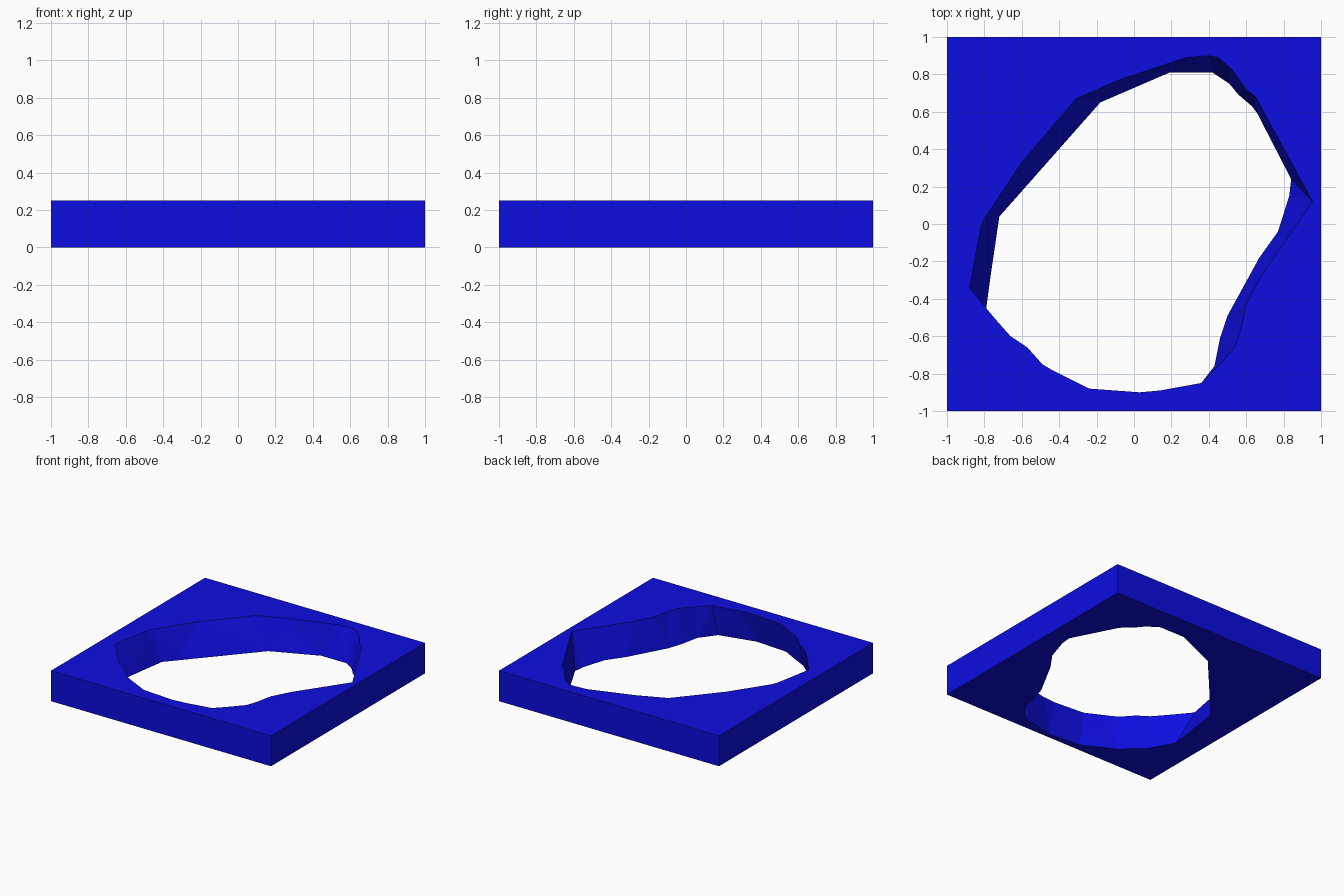
import bpy
import bmesh
from mathutils import Vector

THICKNESS = 0.25

# Outlines of the opening, both counter-clockwise from the pointed right end
upper_outline = [
    (.955, .12), (.65, .68), (.6, .72), (.52, .83), (.45, .89), (.4, .9),
    (.28, .89), (-.08, .77), (-.31, .67), (-.6, .33), (-.8, .03), (-.82, -.02),
    (-.88, -.34), (-.79, -.45), (-.74, -.51), (-.66, -.6), (-.57, -.66),
    (-.49, -.75), (-.44, -.78), (-.24, -.88), (.03, -.9), (.14, -.89),
    (.36, -.85), (.44, -.77), (.54, -.66), (.57, -.57), (.6, -.43), (.68, -.28),
]
lower_outline = [
    (.84, .24), (.66, .59), (.63, .63), (.56, .69), (.51, .75), (.42, .81),
    (.19, .81), (-.18, .65), (-.64, .13), (-.72, .04), (-.77, -.3), (-.79, -.45),
    (-.74, -.54), (-.68, -.65), (-.5, -.81), (-.25, -.94), (.03, -.96),
    (.33, -.89), (.43, -.76), (.46, -.61), (.5, -.49), (.67, -.18), (.77, -.04),
    (.83, .15),
]
square = [(1, 1), (-1, 1), (-1, -1), (1, -1)]


def make_ring(bm, points, height):
    """Closed loop of vertices and edges at one height."""
    verts = [bm.verts.new((x, y, height)) for x, y in points]
    edges = [bm.edges.new((a, b)) for a, b in zip(verts, verts[1:] + verts[:1])]
    return verts, edges


def stitch(bm, first, second):
    """Join two rings of unequal count with triangles, taking the shorter diagonal."""
    i = j = 0
    while i < len(first) or j < len(second):
        a, b = first[i % len(first)], second[j % len(second)]
        next_a = first[(i + 1) % len(first)]
        next_b = second[(j + 1) % len(second)]
        step_first = (next_a.co - b.co).length <= (next_b.co - a.co).length
        if j == len(second) or (step_first and i < len(first)):
            bm.faces.new((a, next_a, b))
            i += 1
        else:
            bm.faces.new((a, next_b, b))
            j += 1


# Remove the default object
default_object = bpy.data.objects.get("Cube")
if default_object:
    bpy.data.objects.remove(default_object, do_unlink=True)

# Blue material
blue = bpy.data.materials.new("deep_blue")
blue.use_nodes = True
blue_colour = (.004, .004, .75, 1)
blue.diffuse_color = blue_colour
shader = next(n for n in blue.node_tree.nodes if n.type == 'BSDF_PRINCIPLED')
shader.inputs["Base Color"].default_value = blue_colour

# Horizontal faces of the slab, each a square with an irregular opening
bm = bmesh.new()
outer_rings, hole_rings = [], []
for height, outline in ((0, lower_outline), (THICKNESS, upper_outline)):
    outer, outer_edges = make_ring(bm, square, height)
    hole, hole_edges = make_ring(bm, outline, height)
    bmesh.ops.triangle_fill(bm, edges=outer_edges + hole_edges,
                            use_beauty=True, normal=Vector((0, 0, 1)))
    outer_rings.append(outer)
    hole_rings.append(hole)

# Straight outer sides
low, high = outer_rings
for k in range(len(square)):
    n = (k + 1) % len(square)
    bm.faces.new((low[k], low[n], high[n], high[k]))

# Faceted slanting wall of the opening
stitch(bm, hole_rings[1], hole_rings[0])
bmesh.ops.recalc_face_normals(bm, faces=bm.faces)

mesh = bpy.data.meshes.new("slab_with_opening")
bm.to_mesh(mesh)
bm.free()
mesh.materials.append(blue)
slab = bpy.data.objects.new("slab_with_opening", mesh)
bpy.context.collection.objects.link(slab)
